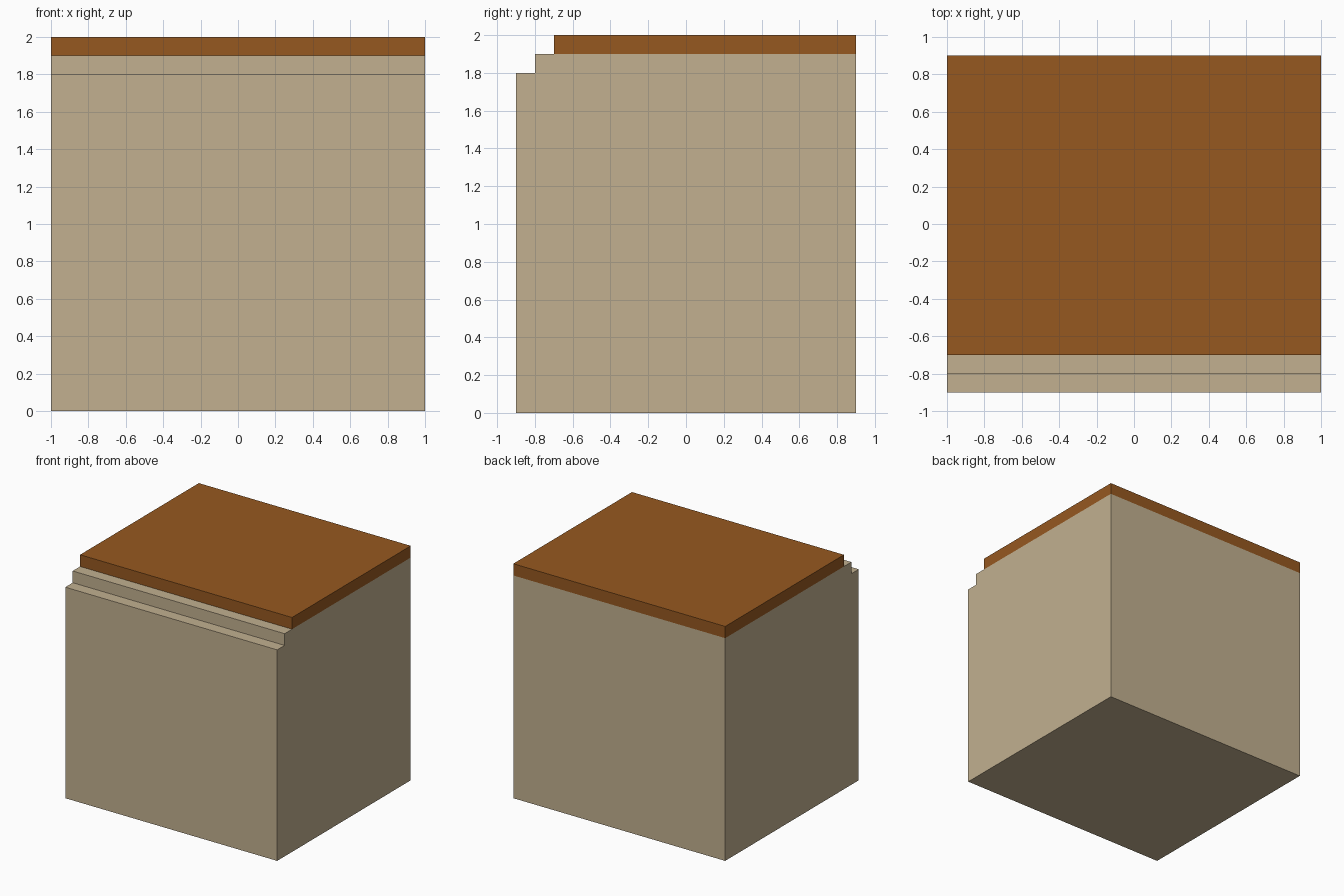
import bpy
import bmesh

if "Cube" in bpy.data.objects:
    bpy.data.objects.remove(bpy.data.objects["Cube"])

HALF_WIDTH = 1.0


def material(name, rgb):
    m = bpy.data.materials.new(name)
    m.diffuse_color = (*rgb, 1.0)
    m.use_nodes = True
    m.node_tree.nodes["Principled BSDF"].inputs["Base Color"].default_value = m.diffuse_color
    return m


def extruded(name, profile, mat, open_edges):
    """Extrude a (y, z) outline along x; outline edges in open_edges get no wall."""
    bm = bmesh.new()
    left = [bm.verts.new((-HALF_WIDTH, y, z)) for y, z in profile]
    right = [bm.verts.new((HALF_WIDTH, y, z)) for y, z in profile]
    bm.faces.new(left[::-1])
    bm.faces.new(right)
    n = len(profile)
    for i in range(n):
        if i not in open_edges:
            j = (i + 1) % n
            bm.faces.new((left[i], left[j], right[j], right[i]))
    bm.normal_update()
    mesh = bpy.data.meshes.new(name)
    bm.to_mesh(mesh)
    bm.free()
    mesh.materials.append(mat)
    obj = bpy.data.objects.new(name, mesh)
    bpy.context.collection.objects.link(obj)
    return obj


tan = material("tan", (0.539, 0.434, 0.279))
brown = material("brown", (0.305, 0.098, 0.0144))

# Body with two small steps along the front top edge (open under the top slab)
extruded("body", [(-0.9, 0), (0.9, 0), (0.9, 1.9), (-0.7, 1.9),
                  (-0.8, 1.9), (-0.8, 1.8), (-0.9, 1.8)], tan, {2})

# Brown top slab, flush with the back and sides (open where it meets the body)
extruded("top_slab", [(-0.7, 1.9), (0.9, 1.9), (0.9, 2.0), (-0.7, 2.0)], brown, {0})
